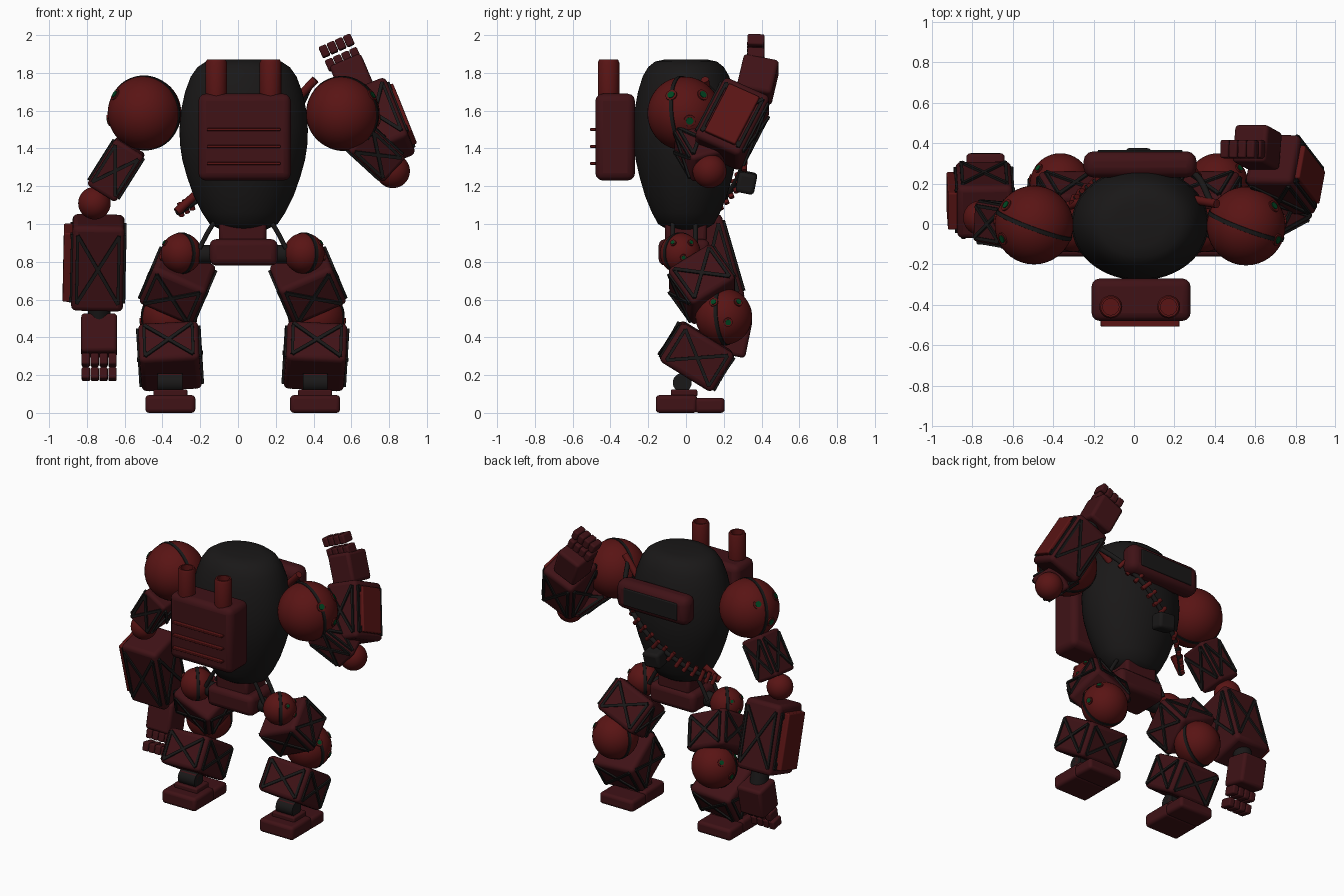
import bpy, bmesh, math
from mathutils import Vector, Matrix

if "Cube" in bpy.data.objects:
    bpy.data.objects.remove(bpy.data.objects["Cube"])

def material(name, col):
    m = bpy.data.materials.new(name)
    m.diffuse_color = (*col, 1)
    m.use_nodes = True
    m.node_tree.nodes["Principled BSDF"].inputs["Base Color"].default_value = m.diffuse_color
    return m

RED = material("red_paint", (0.10, 0.007, 0.007))
MAROON = material("maroon_paint", (0.05, 0.006, 0.008))
BLACK = material("black_metal", (0.010, 0.009, 0.009))
GREEN = material("green_glass", (0.0, 0.06, 0.015))
CX = 0.025  # x of the body's mirror plane

def frame(center, axis=(0, 0, 1), side=(1, 0, 0)):
    z = Vector(axis).normalized()
    x = Vector(side)
    x = (x - z * x.dot(z)).normalized()
    y = z.cross(x)
    return Matrix.Translation(center) @ Matrix((x, y, z)).transposed().to_4x4()

def finish(name, bm, mat, mx=None, bevel=0.0):
    me = bpy.data.meshes.new(name)
    bmesh.ops.recalc_face_normals(bm, faces=bm.faces)
    bm.to_mesh(me)
    bm.free()
    ob = bpy.data.objects.new(name, me)
    bpy.context.collection.objects.link(ob)
    ob.matrix_world = mx or Matrix()
    me.materials.append(mat)
    if bevel:
        b = ob.modifiers.new("bevel", 'BEVEL')
        b.width, b.segments = bevel, 3
    bpy.ops.object.select_all(action='DESELECT')
    ob.select_set(True)
    bpy.context.view_layer.objects.active = ob
    bpy.ops.object.shade_smooth_by_angle(angle=math.radians(35))
    return ob

def cube(bm, size, mx=Matrix()):
    bmesh.ops.create_cube(bm, size=1, matrix=mx @ Matrix.Diagonal((*size, 1)))

def box(name, center, size, mat, axis=(0, 0, 1), side=(1, 0, 0), bevel=0.02):
    bm = bmesh.new()
    cube(bm, size)
    return finish(name, bm, mat, frame(center, axis, side), bevel)

def armour(name, center, size, axis, side, bevel=0.028):
    """Bevelled armour block with a raised X brace and rim on four sides."""
    box(name, center, size, MAROON, axis, side, bevel)
    bm = bmesh.new()
    for k in range(4):
        turn = Matrix.Rotation(k * math.pi / 2, 4, 'Z')
        w, d = (size[0], size[1]) if k % 2 == 0 else (size[1], size[0])
        a = math.atan2(size[2], w)
        n = math.hypot(size[2], w) * 0.8
        face = turn @ Matrix.Translation((0, d / 2, 0))
        for s in (1, -1):
            cube(bm, (n, 0.022, 0.018), face @ Matrix.Rotation(s * a, 4, 'Y'))
            cube(bm, (0.016, 0.016, size[2] * 0.8), face @ Matrix.Translation((s * w * 0.4, 0, 0)))
    finish(name + "_brace", bm, BLACK, frame(center, axis, side))

def lathe(name, profile, mat, center=(0, 0, 0), axis=(0, 0, 1), scale=(1, 1, 1), steps=48):
    bm = bmesh.new()
    vs = [bm.verts.new((r, 0, z)) for r, z in profile]
    es = [bm.edges.new(p) for p in zip(vs, vs[1:])]
    bmesh.ops.spin(bm, geom=vs + es, axis=(0, 0, 1), cent=(0, 0, 0), steps=steps, angle=math.tau)
    bmesh.ops.remove_doubles(bm, verts=bm.verts, dist=1e-4)
    return finish(name, bm, mat, frame(center, axis, (1, 0.01, 0)) @ Matrix.Diagonal((*scale, 1)))

def disc(name, center, r, h, mat, axis, steps=32):
    return lathe(name, [(0, -h / 2), (r, -h / 2), (r, h / 2), (0, h / 2)], mat, center, axis, steps=steps)

def joint(name, center, r, band=None, outward=1):
    """Ball joint, optionally with a dark band and glass bolts."""
    bm = bmesh.new()
    bmesh.ops.create_uvsphere(bm, u_segments=40, v_segments=24, radius=r)
    finish(name, bm, RED, Matrix.Translation(center))
    if band:
        lathe(name + "_band", [(r * .97, -.012), (r * 1.02, -.01), (r * 1.02, .01), (r * .97, .012)],
              BLACK, center, band)
        for d in ((.8, -.35, .5), (.7, .5, .5), (.98, .15, -.2)):
            v = Vector((d[0] * outward, d[1], d[2])).normalized()
            disc(name + "_bolt_rim", Vector(center) + v * r * .97, r * .16, .02, RED, v, 16)
            disc(name + "_bolt_glass", Vector(center) + v * r * .985, r * .1, .022, GREEN, v, 16)

def tube(name, pts, r, mat):
    cu = bpy.data.curves.new(name, 'CURVE')
    cu.dimensions, cu.bevel_depth, cu.bevel_resolution, cu.use_fill_caps = '3D', r, 3, True
    sp = cu.splines.new('BEZIER')
    sp.bezier_points.add(len(pts) - 1)
    for p, co in zip(sp.bezier_points, pts):
        p.co = co
        p.handle_left_type = p.handle_right_type = 'AUTO'
    ob = bpy.data.objects.new(name, cu)
    bpy.context.collection.objects.link(ob)
    cu.materials.append(mat)

# torso egg
lathe("torso", [(0, 1.872), (.13, 1.872), (.2, 1.86), (.245, 1.83), (.28, 1.78), (.31, 1.7), (.332, 1.6),
                (.34, 1.5), (.337, 1.42), (.325, 1.34), (.3, 1.25), (.265, 1.15), (.22, 1.06), (.18, 1.0),
                (.12, .97), (0, .96)], BLACK, (CX + .005, 0, 0), scale=(1, .82, 1), steps=64)

# backpack with slats and exhaust pipes
box("backpack", (.035, -.375, 1.46), (.49, .21, .46), MAROON, bevel=.04)
for z in (1.5, 1.41, 1.32):
    box("backpack_slat", (.03, -.488, z), (.39, .04, .014), RED, bevel=.004)
for x in (-.115, .172):
    lathe("exhaust_pipe", [(0, 1.6), (.05, 1.6), (.057, 1.69), (.057, 1.855), (.05, 1.87), (.04, 1.87), (.04, 1.72),
                           (0, 1.72)], RED, (x, -.41, 0), steps=32)

# chest plate with raised rim
box("chest_plate", (.03, .295, 1.61), (.56, .13, .2), MAROON, bevel=.05)
box("chest_plate_inset", (.03, .356, 1.61), (.42, .02, .12), BLACK, bevel=.006)

# bandolier: strap with a row of rods
path = [Vector(p) for p in ((.385, .1, 1.74), (.3, .25, 1.58), (.16, .31, 1.44), (.02, .3, 1.31),
                            (-.12, .25, 1.2), (-.24, .17, 1.11), (-.32, .09, 1.06))]
tube("bandolier_strap", path, .016, BLACK)
for a, b in zip(path[1:], path[2:]):
    for t in (0, .33, .67):
        p = a.lerp(b, t)
        out = Vector((p.x, p.y, 0)).normalized()
        disc("bandolier_rod", p + out * .01, .014, .075, RED, (b - a).cross(out), 12)
tube("strap_end_upper", [(.3, .12, 1.65), (.41, .1, 1.765)], .022, RED)
tube("strap_end_lower", [(-.23, .12, 1.15), (-.325, .09, 1.065)], .022, RED)
box("pouch", (.02, .32, 1.22), (.13, .1, .11), BLACK, (.1, .2, 1))

# pelvis
box("waist", (CX, 0, .96), (.25, .22, .12), MAROON)
box("pelvis", (CX + .005, -.01, .85), (.36, .27, .14), MAROON, bevel=.035)

# legs, mirrored
for s, tag in ((1, "right"), (-1, "left")):
    def at(x, y, z):
        return (CX + s * x, y, z)
    for y in (-.07, .05):
        tube(tag + "_hip_hose", [at(.12, y, 1.05), at(.17, y, .98), at(.23, y, .87)], .013, BLACK)
    disc(tag + "_hip_axle", at(.22, -.03, .84), .05, .2, BLACK, (1, 0, 0))
    joint(tag + "_hip", at(.325, -.03, .845), .108, (1, .8, 0), s)
    armour(tag + "_thigh", at(.345, .085, .68), (.31, .28, .25), (s * .14, .23, -.32), (.93, 0, s * .38))
    joint(tag + "_knee", at(.39, .2, .51), .15, (s * .3, 1, .1), s)
    armour(tag + "_shin", at(.385, .055, .3), (.32, .33, .24), (-s * .03, -.52, -.84), (1, 0, -s * .09))
    disc(tag + "_ankle", at(.385, -.02, .16), .05, .13, BLACK, (1, 0, 0))
    box(tag + "_ankle_bracket", at(.385, -.02, .17), (.13, .06, .07), MAROON, bevel=.008)
    box(tag + "_foot_top", at(.383, -.01, .105), (.18, .14, .04), MAROON, bevel=.01)
    box(tag + "_heel", at(.383, -.05, .047), (.265, .22, .094), MAROON)
    box(tag + "_toe", at(.383, .125, .04), (.265, .16, .08), MAROON)

def fingers(tag, rows, axis, side):
    """Each row is four knuckle blocks lying side by side."""
    sv = Vector(side).normalized()
    for row in rows:
        for k in range(4):
            p = Vector(row) + sv * (k - 1.5) * .047
            box(tag + "_finger", p, (.044, .09, .062), MAROON, axis, side, .01)

# left arm, hanging
joint("left_shoulder", (-.495, -.005, 1.588), .195, (.35, .95, .1), -1)
armour("left_upper_arm", (-.645, .0, 1.29), (.18, .2, .29), (.17, -.03, .27), (.85, 0, -.53), .02)
joint("left_elbow", (-.76, .03, 1.11), .086)
fore = (0.02, -.28, .96)
armour("left_forearm", (-.742, .12, .795), (.275, .27, .47), fore, (1, 0, 0))
box("left_forearm_panel", (-.895, .115, .795), (.06, .19, .38), RED, fore, bevel=.008)
disc("left_wrist", (-.735, .22, .54), .06, .1, BLACK, fore)
box("left_hand", (-.735, .245, .41), (.19, .18, .21), MAROON, (0, .2, .97))
fingers("left", ((-.735, .19, .28), (-.735, .15, .205)), (0, .2, .97), (1, 0, 0))

# right arm, raised
joint("right_shoulder", (.555, -.01, 1.585), .195, (.35, .95, .1), 1)
armour("right_upper_arm", (.715, .07, 1.39), (.18, .19, .27), (-.24, -.13, .22), (.65, 0, .7), .02)
joint("right_elbow", (.82, .125, 1.28), .09)
fore = (-.2, .26, .5)
armour("right_forearm", (.745, .245, 1.53), (.25, .27, .38), fore, (.92, 0, .38))
n = frame((0, 0, 0), fore, (.92, 0, .38)).to_3x3()
box("right_forearm_panel", Vector((.745, .245, 1.53)) + n @ Vector((.13, 0, 0)), (.04, .18, .3), RED,
    fore, (.92, 0, .38), .008)
disc("right_wrist", (.66, .35, 1.69), .06, .12, BLACK, fore)
box("right_hand", (.61, .38, 1.765), (.18, .19, .2), MAROON, (-.36, .2, .85), (.9, 0, .4))
fingers("right", ((.555, .37, 1.872), (.522, .37, 1.943)), (-.4, .05, .9), (.9, 0, .4))
